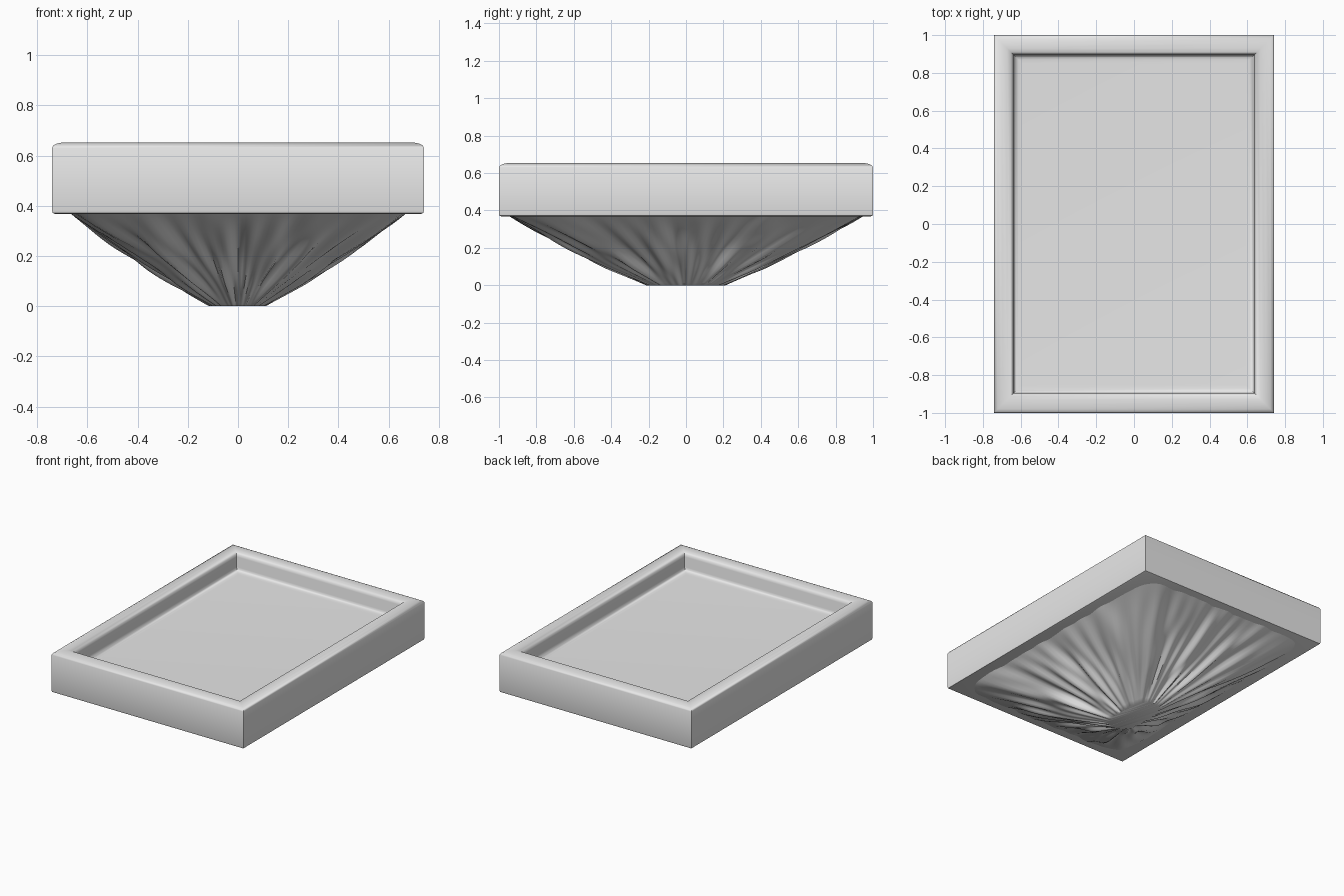
import bpy, bmesh, math

if "Cube" in bpy.data.objects:
    bpy.data.objects.remove(bpy.data.objects["Cube"], do_unlink=True)

stone = bpy.data.materials.new("light_grey")
stone.use_nodes = True
stone.diffuse_color = (0.8, 0.8, 0.8, 1)
stone.node_tree.nodes["Principled BSDF"].inputs["Base Color"].default_value = (0.8, 0.8, 0.8, 1)

HALF_X, HALF_Y = 0.742, 1.0


def loft(name, rings, angle):
    """Skin a stack of closed rings and cap both ends."""
    bm = bmesh.new()
    loops = [[bm.verts.new(p) for p in ring] for ring in rings]
    for low, high in zip(loops, loops[1:]):
        n = len(low)
        for i in range(n):
            j = (i + 1) % n
            bm.faces.new((low[i], low[j], high[j], high[i]))
    bm.faces.new(loops[0][::-1])
    bm.faces.new(loops[-1])
    bmesh.ops.recalc_face_normals(bm, faces=bm.faces)
    mesh = bpy.data.meshes.new(name)
    bm.to_mesh(mesh)
    bm.free()
    mesh.materials.append(stone)
    obj = bpy.data.objects.new(name, mesh)
    bpy.context.collection.objects.link(obj)
    bpy.ops.object.select_all(action='DESELECT')
    obj.select_set(True)
    bpy.context.view_layer.objects.active = obj
    bpy.ops.object.shade_smooth_by_angle(angle=math.radians(angle))
    return obj


def rectangle(inset, z):
    x, y = HALF_X - inset, HALF_Y - inset
    return [(-x, -y, z), (x, -y, z), (x, y, z), (-x, y, z)]


# Tray: outer wall, rounded rim, inner wall and recessed floor
tray_profile = [(0.012, 0.368), (0.003, 0.372), (0, 0.382), (0, 0.63),
                (0.006, 0.641), (0.02, 0.648), (0.045, 0.653), (0.07, 0.653),
                (0.09, 0.647), (0.1, 0.635), (0.104, 0.62), (0.105, 0.55),
                (0.109, 0.537), (0.117, 0.529), (0.13, 0.526), (0.15, 0.525)]
loft("tray", [rectangle(inset, z) for inset, z in tray_profile], 40)


# Rocky underside: tapering rounded rectangle with radial folds
def folds(t, h):
    wander = 0.25 * math.sin(5 * h + 3 * t)
    wave = (math.sin(17 * t + 2 * wander) + 0.8 * math.sin(29 * t + 4 * wander + 1)
            + 0.6 * math.sin(43 * t - 5 * wander + 2) + 0.5 * math.sin(7 * t + 6 * h))
    return wave * 0.011 * math.sin(math.pi * min(1, 0.08 + 0.9 * h)) ** 0.7


def underside_ring(h, steps=240):
    half_x = 0.105 + 0.565 * h
    half_y = 0.205 + 0.745 * h
    power = 2.6 + 9 * h
    ring = []
    for i in range(steps):
        t = math.tau * i / steps
        c, s = math.cos(t), math.sin(t)
        r = (abs(c) ** power + abs(s) ** power) ** (-1 / power)
        push = folds(t, h)
        ring.append((c * r * (half_x + push), s * r * (half_y + push),
                     0.375 * h - 0.4 * push * min(1, 4 * h)))
    return ring


LEVELS = 28
loft("rocky_underside", [underside_ring(k / LEVELS) for k in range(LEVELS + 1)], 50)
